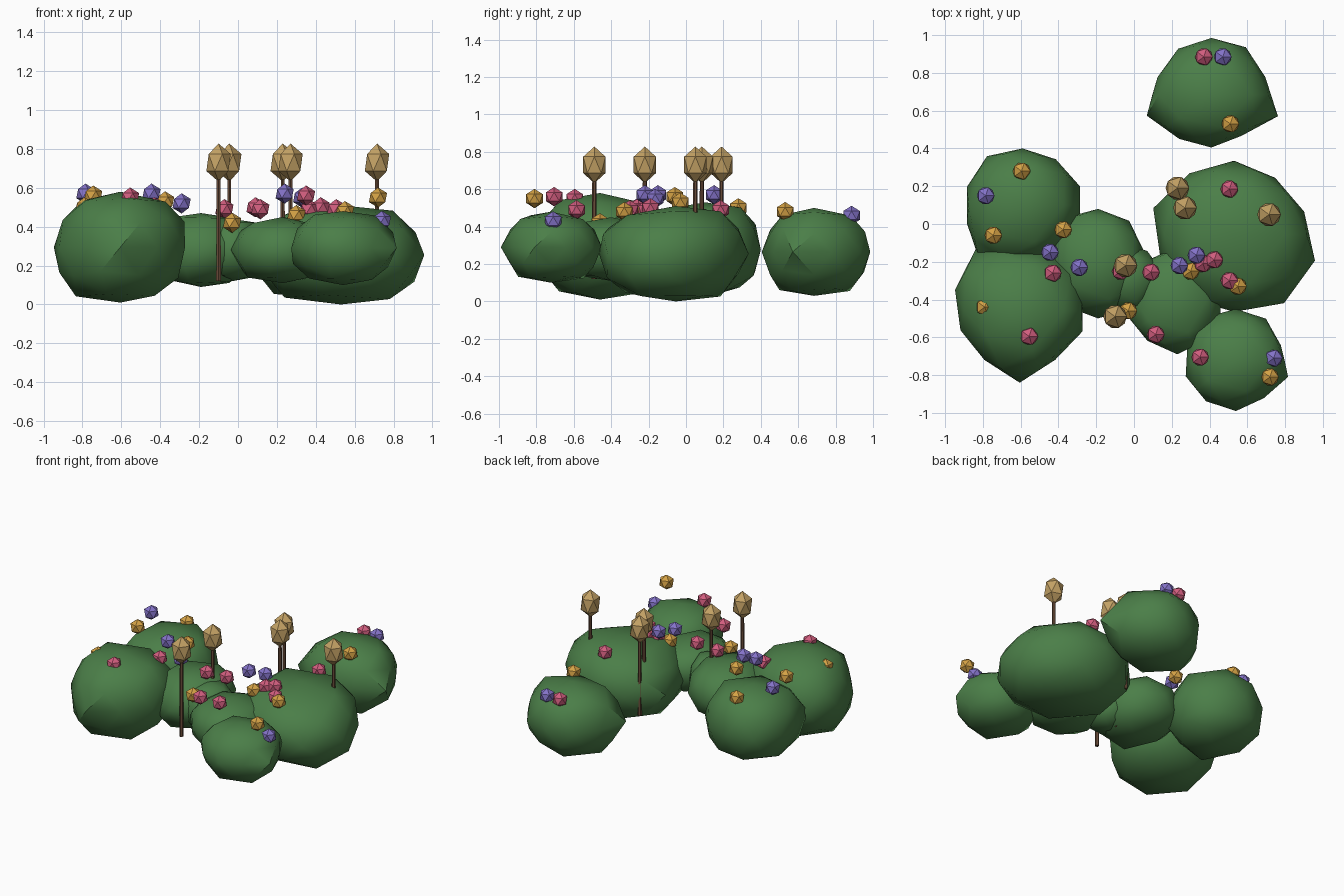
import bpy, bmesh, math, random

random.seed(4)
default_cube = bpy.data.objects.get("Cube")
if default_cube:
    bpy.data.objects.remove(default_cube, do_unlink=True)


def make_material(name, red, green, blue):
    material = bpy.data.materials.new(name)
    material.use_nodes = True
    colour = (red, green, blue, 1)
    material.diffuse_color = colour
    material.node_tree.nodes["Principled BSDF"].inputs["Base Color"].default_value = colour
    return material


leaf_green = make_material("leaf green", .07, .21, .065)
petal_pink = make_material("petal pink", .64, .11, .21)
petal_purple = make_material("petal purple", .23, .17, .58)
petal_orange = make_material("petal orange", .66, .36, .06)
seed_tan = make_material("seed tan", .55, .36, .13)
stem_brown = make_material("stem brown", .14, .07, .04)


def add_object(name, bm, material, location=(0, 0, 0)):
    """Turn a bmesh into a named, coloured object."""
    mesh = bpy.data.meshes.new(name)
    bm.to_mesh(mesh)
    bm.free()
    mesh.materials.append(material)
    obj = bpy.data.objects.new(name, mesh)
    obj.location = location
    bpy.context.collection.objects.link(obj)
    return obj


def shade_smooth(obj, degrees):
    bpy.ops.object.select_all(action="DESELECT")
    obj.select_set(True)
    bpy.context.view_layer.objects.active = obj
    bpy.ops.object.shade_smooth_by_angle(angle=math.radians(degrees))


def outline_radius(radii, angle):
    """Interpolate the plan outline, sampled evenly around the bush."""
    count = len(radii)
    position = (angle / math.tau * count - 0.5) % count
    index = int(position) % count
    blend = position - int(position)
    return radii[index] * (1 - blend) + radii[(index + 1) % count] * blend


def add_bush(name, x, y, bottom, top, radii):
    """Lumpy low-poly mound: a sphere stretched to a plan outline."""
    bm = bmesh.new()
    bmesh.ops.create_icosphere(bm, subdivisions=2, radius=1)
    half_height = (top - bottom) / 2
    for vert in bm.verts:
        flat = math.hypot(vert.co.x, vert.co.y)
        angle = math.atan2(vert.co.y, vert.co.x)
        height = vert.co.z * half_height
        if 0.01 < flat < 0.99:
            height *= random.uniform(0.92, 1.06)
        # Fuller shoulders than a plain sphere
        reach = outline_radius(radii, angle) * flat ** 0.6
        if flat < 0.99:
            reach *= random.uniform(0.93, 1.02)
        vert.co = (reach * math.cos(angle), reach * math.sin(angle), height)
    bush = add_object(name, bm, leaf_green, (x, y, bottom + half_height))
    shade_smooth(bush, 42)


def add_bead(name, material, radius, location, stretch=1):
    """Small faceted ball, optionally stretched upright."""
    bm = bmesh.new()
    bmesh.ops.create_icosphere(bm, subdivisions=1, radius=radius)
    bmesh.ops.scale(bm, vec=(1, 1, stretch), verts=bm.verts)
    return add_object(name, bm, material, location)


def add_stem(name, x, y, bottom, top):
    bm = bmesh.new()
    bmesh.ops.create_cone(bm, cap_ends=True, segments=6, radius1=0.014,
                          radius2=0.011, depth=top - bottom)
    add_object(name, bm, stem_brown, (x, y, (bottom + top) / 2))


# Bushes: centre, bottom, top, and plan radii counter-clockwise
add_bush("back_bush", .41, .685, .03, .5,
         [.3, .31, .3, .3, .3, .36, .29, .28, .27, .37])
add_bush("front_left_bush", .54, -.72, .1, .48,
         [.25, .27, .27, .28, .27, .28, .27, .27, .25, .29])
add_bush("large_left_bush", .53, -.055, .0, .51,
         [.39, .37, .39, .4, .45, .41, .42, .41, .45, .45])
add_bush("front_right_bush", -.605, -.46, .01, .58,
         [.35, .37, .34, .4, .36, .33, .32, .38, .32, .35])
add_bush("back_right_bush", -.59, .1, .02, .53,
         [.32, .3, .3, .32, .31, .31, .38, .3, .3, .32])
add_bush("middle_bush", -.19, -.21, .09, .47,
         [.25, .28, .29, .3, .27, .27, .28, .29, .29, .26])
add_bush("small_middle_bush", -.03, -.28, .12, .44,
         [.17, .17, .17, .17, .16, .16, .18, .2, .19, .17])
add_bush("front_middle_bush", .23, -.4, .11, .45,
         [.24, .26, .28, .26, .24, .28, .27, .29, .26, .24])

# Blossoms resting on the bushes
pink_spots = [(.37, .885, .46), (.35, -.705, .56), (.115, -.585, .49),
              (-.555, -.595, .55), (-.43, -.26, .5), (-.07, -.25, .49),
              (.09, -.255, .5), (.365, -.21, .49), (.425, -.19, .5),
              (.505, -.3, .49), (.505, .185, .49)]
purple_spots = [(.47, .885, .46), (.74, -.71, .43), (-.445, -.15, .57),
                (-.29, -.23, .52), (-.785, .15, .57), (.24, -.22, .57),
                (.33, -.165, .55)]
orange_spots = [(.51, .53, .48), (.72, -.81, .55), (-.79, -.44, .5),
                (-.375, -.03, .53), (-.745, -.06, .56), (-.595, .28, .5),
                (-.03, -.46, .42), (.3, -.25, .46), (.55, -.33, .48)]
for colour_name, material, spots in (("pink", petal_pink, pink_spots),
                                     ("purple", petal_purple, purple_spots),
                                     ("orange", petal_orange, orange_spots)):
    for number, spot in enumerate(spots):
        add_bead(f"{colour_name}_blossom_{number}", material, 0.052, spot)

# Tall seed heads on thin stems
for number, (x, y) in enumerate([(-.045, -.22), (-.1, -.49), (.23, .19),
                                 (.27, .085), (.715, .05)]):
    add_stem(f"seed_stem_{number}", x, y, .12, .68)
    add_bead(f"seed_head_{number}", seed_tan, 0.07, (x, y, .73), stretch=1.4)
